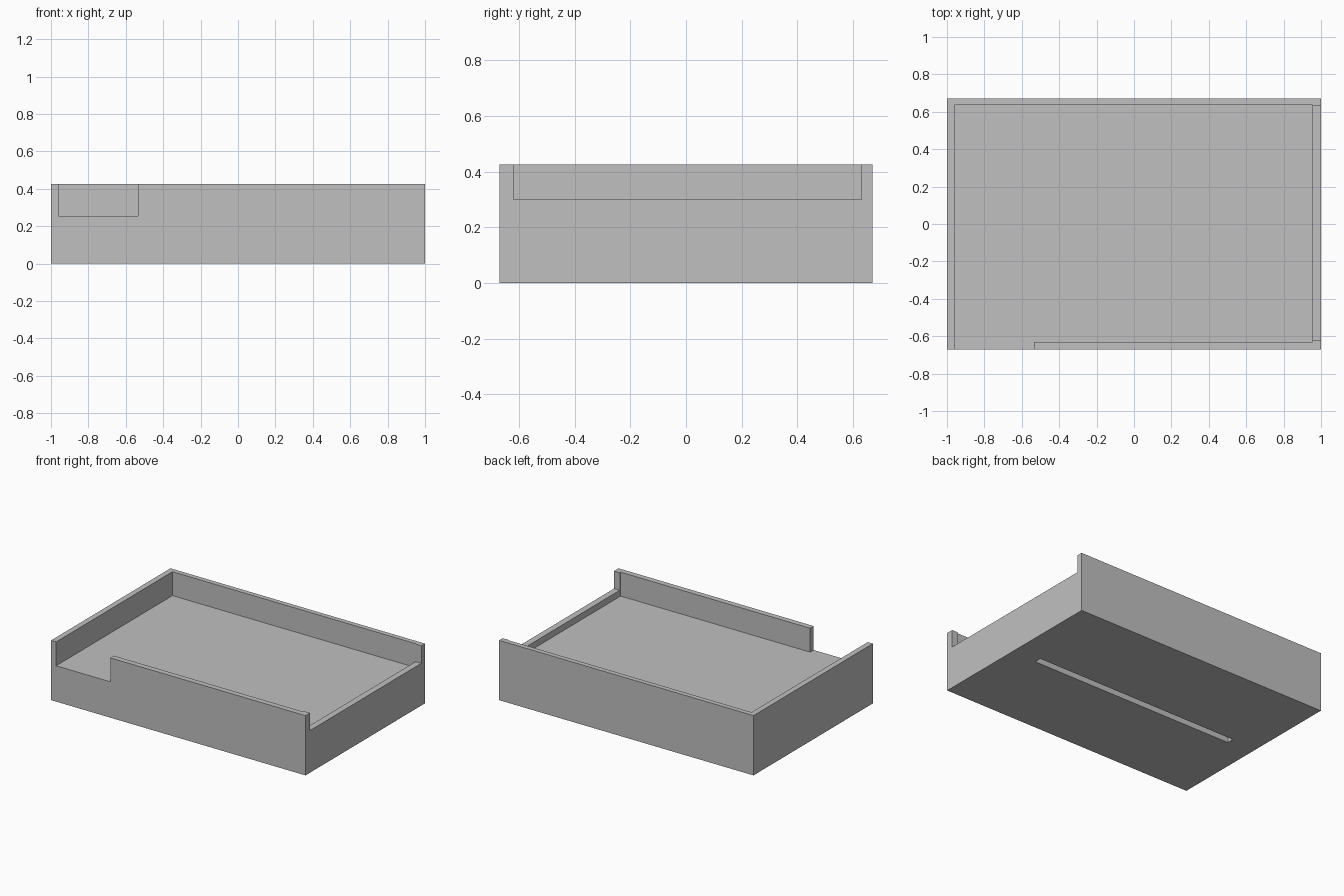
import bpy
import bmesh

cube = bpy.data.objects.get("Cube")
if cube:
    bpy.data.objects.remove(cube, do_unlink=True)

# Overall size and wall positions
X, Y, TOP = 1.0, 0.67, 0.425
LEFT, RIGHT, FRONT, BACK = -0.96, 0.955, -0.63, 0.635
FLOOR, SILL, OUT = 0.255, 0.30, 0.1

grey = bpy.data.materials.new("light_grey")
grey.use_nodes = True
colour = (0.527, 0.527, 0.527, 1)
grey.diffuse_color = colour
grey.node_tree.nodes["Principled BSDF"].inputs["Base Color"].default_value = colour


def prism(name, outline, z0, z1):
    """Extrude a flat outline upwards from z0 to z1."""
    bm = bmesh.new()
    face = bm.faces.new([bm.verts.new((x, y, z0)) for x, y in outline])
    side = bmesh.ops.extrude_face_region(bm, geom=[face])["geom"]
    verts = [v for v in side if isinstance(v, bmesh.types.BMVert)]
    bmesh.ops.translate(bm, verts=verts, vec=(0, 0, z1 - z0))
    bmesh.ops.recalc_face_normals(bm, faces=bm.faces)
    mesh = bpy.data.meshes.new(name)
    bm.to_mesh(mesh)
    bm.free()
    mesh.materials.append(grey)
    obj = bpy.data.objects.new(name, mesh)
    bpy.context.collection.objects.link(obj)
    return obj


def rect(x0, x1, y0, y1):
    return [(x0, y0), (x1, y0), (x1, y1), (x0, y1)]


def cut(target, cutter):
    """Subtract the cutter and discard it."""
    mod = target.modifiers.new("cut", "BOOLEAN")
    mod.operation = "DIFFERENCE"
    mod.solver = "EXACT"
    mod.object = cutter
    cutter.hide_render = True
    bpy.context.view_layer.objects.active = target
    bpy.ops.object.modifier_apply(modifier=mod.name)
    bpy.data.objects.remove(cutter, do_unlink=True)


tray = prism("tray_body", rect(-X, X, -Y, Y), 0, TOP)

# Tray well, running out through the opening in the front wall
opening = -0.535
well = [(LEFT, -Y - OUT), (opening, -Y - OUT), (opening, FRONT),
        (RIGHT, FRONT), (RIGHT, BACK), (LEFT, BACK)]
cut(tray, prism("well_cutter", well, FLOOR, TOP + OUT))

# Lowered right-hand wall
cut(tray, prism("side_cutter", rect(RIGHT - OUT, X + OUT, -0.62, 0.63), SILL, TOP + OUT))

# Long blind slot in the underside
cut(tray, prism("slot_cutter", rect(-0.805, 0.805, -0.025, 0.025), -OUT, 0.1))
